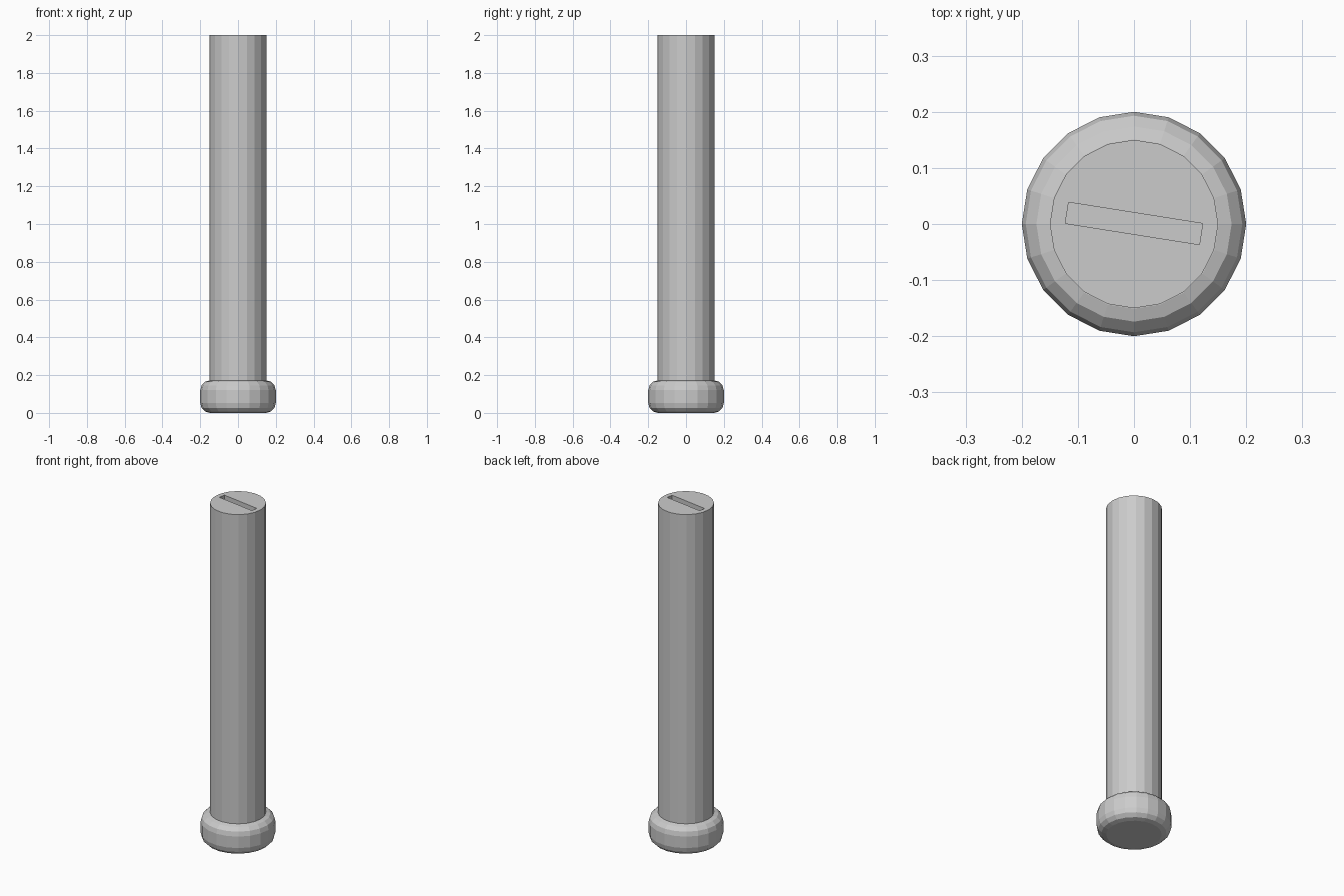
import bpy, bmesh
from math import sin, cos, pi, radians

if "Cube" in bpy.data.objects:
    bpy.data.objects.remove(bpy.data.objects["Cube"])

SIDES = 20


def lathe(name, profile):
    """Revolve (radius, z) points around z and cap both ends."""
    bm = bmesh.new()
    rings = [[bm.verts.new((r * cos(2 * pi * i / SIDES), r * sin(2 * pi * i / SIDES), z))
              for i in range(SIDES)] for r, z in profile]
    for lo, hi in zip(rings, rings[1:]):
        for i in range(SIDES):
            j = (i + 1) % SIDES
            bm.faces.new((lo[i], lo[j], hi[j], hi[i]))
    bm.faces.new(rings[0][::-1])
    bm.faces.new(rings[-1])
    mesh = bpy.data.meshes.new(name)
    bm.to_mesh(mesh)
    bm.free()
    obj = bpy.data.objects.new(name, mesh)
    bpy.context.collection.objects.link(obj)
    return obj


# Handle shaft rising out of a rounded end knob
R, B, TOP = 0.2, 0.052, 0.172
arc = [(R - B + B * sin(radians(a)), B - B * cos(radians(a))) for a in (0, 30, 60, 90)]
knob = arc + [(r, TOP - z) for r, z in reversed(arc)]
knob[-1] = (0.151, TOP)
handle = lathe("handle", knob + [(0.15, TOP), (0.15, 2.0)])

# Narrow slot in the top end
bpy.ops.mesh.primitive_cube_add(size=1, location=(0, 0.001, 2.0), rotation=(0, 0, radians(-9)))
cutter = bpy.context.object
cutter.name = "slot_cutter"
cutter.scale = (0.242, 0.038, 0.2)
cutter.hide_render = True
cutter.display_type = 'WIRE'

cut = handle.modifiers.new("slot", 'BOOLEAN')
cut.operation = 'DIFFERENCE'
cut.solver = 'EXACT'
cut.object = cutter
